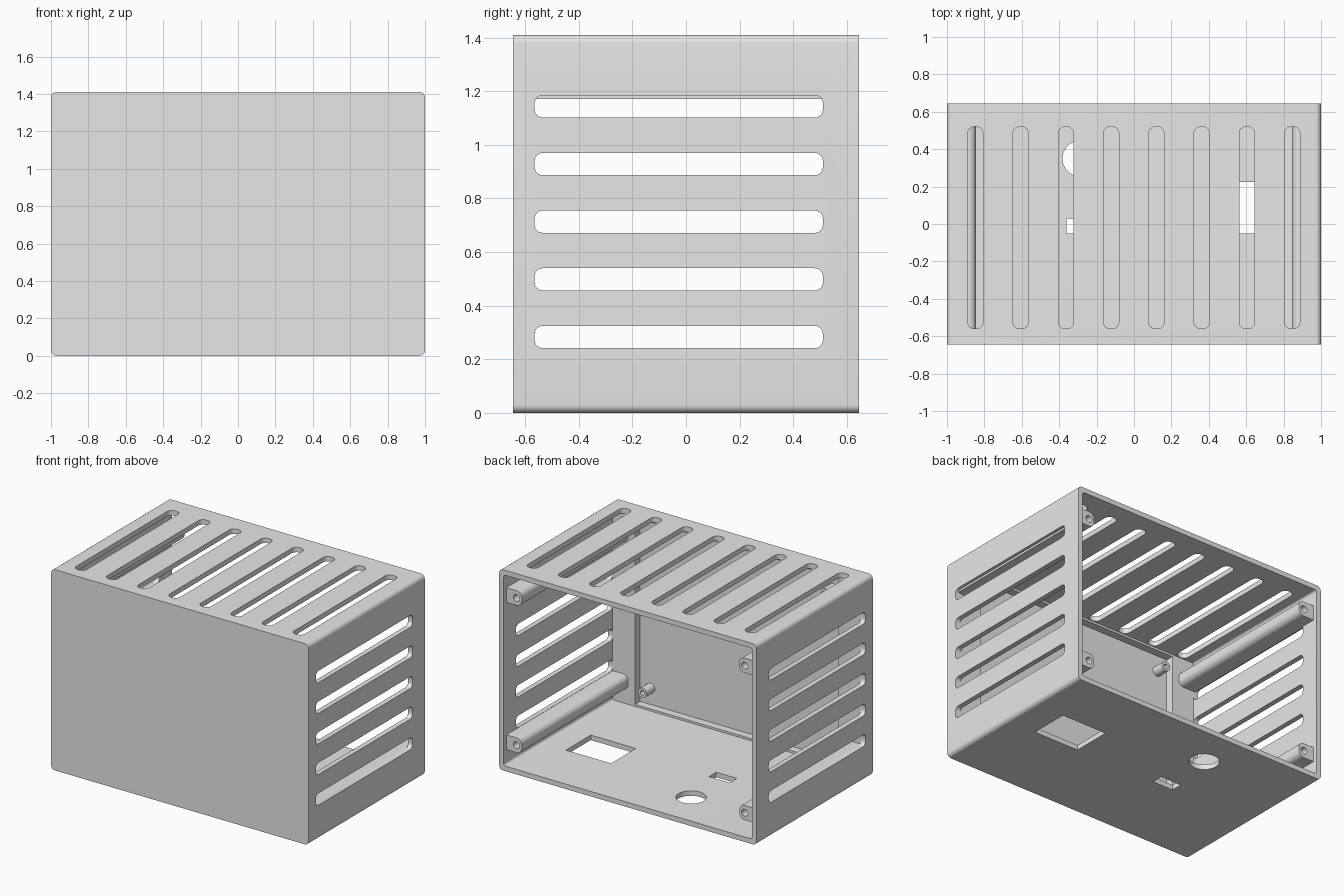
import bpy, bmesh, math
from mathutils import Vector

if "Cube" in bpy.data.objects:
    bpy.data.objects.remove(bpy.data.objects["Cube"])

W, D, H = 2.0, 1.29, 1.41        # outer size
WALL = 0.035
FRONT, BACK = -D / 2, D / 2

grey = bpy.data.materials.new("light_grey_plastic")
grey.use_nodes = True
COLOUR = (0.8, 0.8, 0.8, 1)
grey.diffuse_color = COLOUR
grey.node_tree.nodes["Principled BSDF"].inputs["Base Color"].default_value = COLOUR


def rounded_rect(cu, cv, w, h, r, seg=6):
    """Outline of a rounded rectangle centred on (cu, cv)."""
    pts = []
    for k, (su, sv) in enumerate([(1, 1), (-1, 1), (-1, -1), (1, -1)]):
        for i in range(seg + 1):
            a = math.pi / 2 * (k + i / seg)
            pts.append((cu + su * (w / 2 - r) + r * math.cos(a),
                        cv + sv * (h / 2 - r) + r * math.sin(a)))
    return pts


def rect(u0, u1, v0, v1):
    return [(u0, v0), (u1, v0), (u1, v1), (u0, v1)]


def circle(cu, cv, r, n=32):
    return [(cu + r * math.cos(2 * math.pi * i / n),
             cv + r * math.sin(2 * math.pi * i / n)) for i in range(n)]


def prism(bm, pts, axis, lo, hi):
    """Extrude an outline along one axis."""
    place = {"x": lambda u, v, t: (t, u, v),
             "y": lambda u, v, t: (u, t, v),
             "z": lambda u, v, t: (u, v, t)}[axis]
    face = bm.faces.new([bm.verts.new(place(u, v, lo)) for u, v in pts])
    ext = bmesh.ops.extrude_face_region(bm, geom=[face])["geom"]
    move = Vector(place(0, 0, hi - lo))
    bmesh.ops.translate(bm, vec=move,
                        verts=[g for g in ext if isinstance(g, bmesh.types.BMVert)])


def solid(name, prisms):
    bm = bmesh.new()
    for p in prisms:
        prism(bm, *p)
    bmesh.ops.recalc_face_normals(bm, faces=bm.faces)
    mesh = bpy.data.meshes.new(name)
    bm.to_mesh(mesh)
    bm.free()
    mesh.materials.append(grey)
    ob = bpy.data.objects.new(name, mesh)
    bpy.context.collection.objects.link(ob)
    return ob


def activate(ob):
    bpy.ops.object.select_all(action="DESELECT")
    ob.select_set(True)
    bpy.context.view_layer.objects.active = ob


def cut(ob, prisms):
    cutter = solid("cutter", prisms)
    cutter.hide_render = True
    mod = ob.modifiers.new("cut", "BOOLEAN")
    mod.operation, mod.solver, mod.object = "DIFFERENCE", "EXACT", cutter
    activate(ob)
    bpy.ops.object.modifier_apply(modifier=mod.name)
    bpy.data.objects.remove(cutter)


def smooth(ob):
    activate(ob)
    bpy.ops.object.shade_smooth_by_angle(angle=math.radians(30))


# Case shell, open at the back
case = solid("case", [(rounded_rect(0, H / 2, W, H, 0.03), "y", FRONT, BACK)])
cut(case, [(rounded_rect(0, H / 2, W - 2 * WALL, H - 2 * WALL, 0.015),
            "y", FRONT + 0.08, BACK + 0.1)])

# Shallow pocket on the inside of the front wall
cut(case, [(rect(-0.79, 0.79, 0.05, H - 0.05), "y", FRONT + 0.025, FRONT + 0.12)])

# Ventilation slots in the roof and both sides
slots = []
for i in range(8):
    x = -0.848 + i * 0.242
    slots.append((rounded_rect(x, -0.02, 0.082, 1.08, 0.036), "z", H - 0.1, H + 0.1))
for i in range(5):
    z = 0.283 + i * 0.215
    for side in (-1, 1):
        slots.append((rounded_rect(-0.027, z, 1.075, 0.083, 0.03),
                      "x", side * 0.9, side * 1.1))
cut(case, slots)

# Connector openings in the floor
cut(case, [(rect(0.425, 0.775, -0.05, 0.225), "z", -0.1, 0.1),
           (rect(-0.36, -0.2, -0.05, 0.03), "z", -0.1, 0.1),
           (circle(-0.285, 0.35, 0.097, 48), "z", -0.1, 0.1)])
smooth(case)

# Screw rails along the side walls and screw bosses in the front pocket
for side, side_name in ((1, "left"), (-1, "right")):
    for level, level_name in ((-1, "lower"), (1, "upper")):
        z = H / 2 + level * 0.517
        rail = solid(f"{level_name}_{side_name}_rail",
                     [(rounded_rect(side * 0.925, z, 0.16, 0.104, 0.04), "y",
                       FRONT + 0.04, BACK - 0.03),
                      ])
        # Square the outer edge so the rail meets the wall flat
        for v in rail.data.vertices:
            if abs(v.co.x) > 0.955:
                v.co.x = side * 0.98
                v.co.z = z + math.copysign(0.052, v.co.z - z)
        bm = bmesh.new()
        bm.from_mesh(rail.data)
        bmesh.ops.remove_doubles(bm, verts=bm.verts, dist=0.0005)
        bmesh.ops.recalc_face_normals(bm, faces=bm.faces)
        bm.to_mesh(rail.data)
        bm.free()
        cut(rail, [(circle(side * 0.887, z, 0.024, 20), "y", BACK - 0.25, BACK)])
        smooth(rail)

        z = H / 2 + level * 0.54
        boss = solid(f"{level_name}_{side_name}_boss",
                     [(circle(side * 0.71, z, 0.034, 24), "y",
                       FRONT + 0.02, FRONT + 0.115)])
        cut(boss, [(circle(side * 0.71, z, 0.016, 16), "y",
                    FRONT + 0.04, FRONT + 0.2)])
        smooth(boss)
